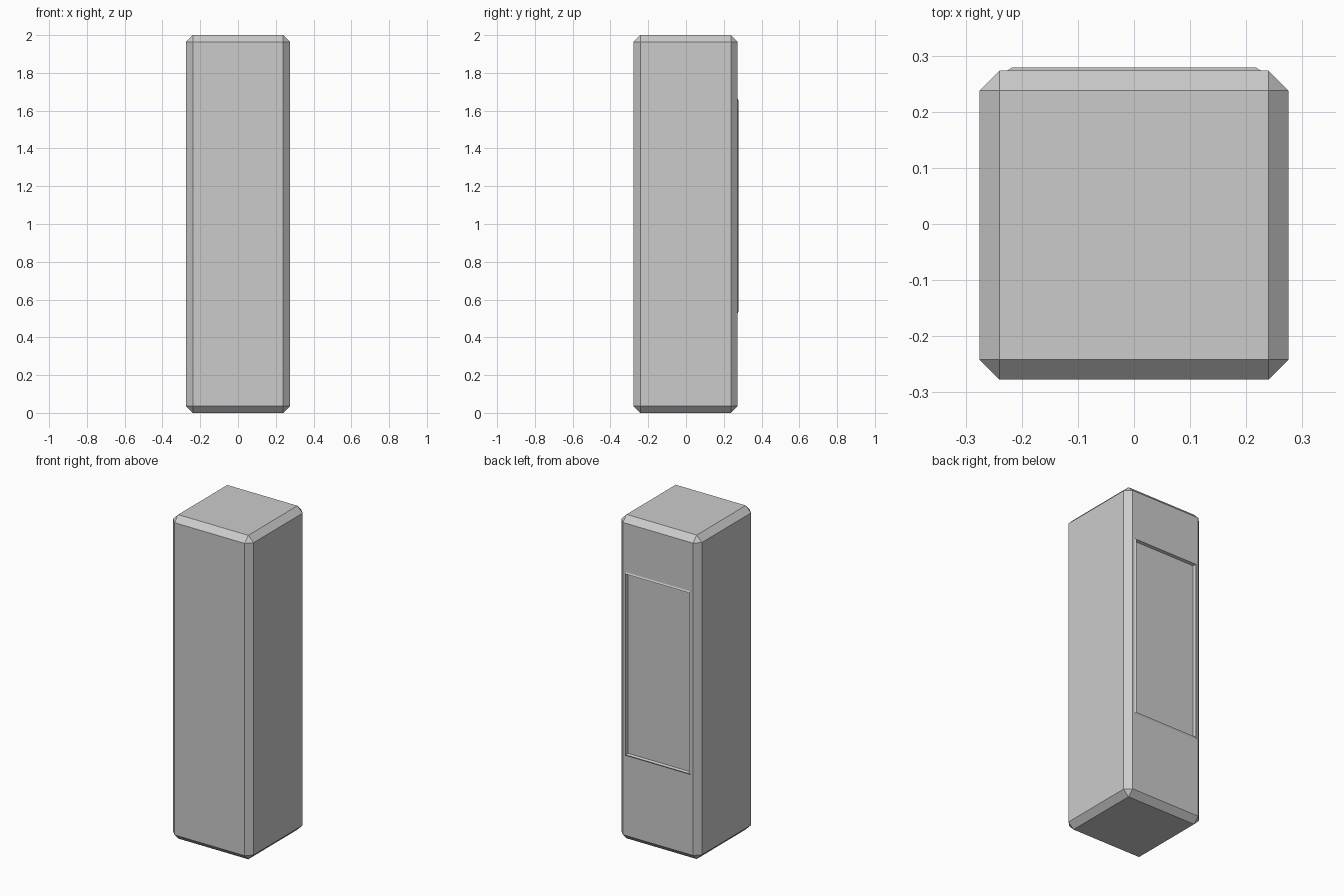
import bpy, bmesh
from mathutils import Vector

if "Cube" in bpy.data.objects:
    bpy.data.objects.remove(bpy.data.objects["Cube"])

BODY_Y = -0.002           # body sits slightly forward of the raised rim
HALF = 0.2755
BEVEL = 0.036

# Chamfered pillar body
bm = bmesh.new()
bmesh.ops.create_cube(bm, size=1)
bmesh.ops.scale(bm, vec=(HALF * 2, HALF * 2, 2), verts=bm.verts)
bmesh.ops.translate(bm, vec=(0, BODY_Y, 1), verts=bm.verts)
bmesh.ops.bevel(bm, geom=bm.edges[:], offset=BEVEL, segments=1,
                profile=0.5, affect='EDGES')
bm.normal_update()

# Back panel: raised rim with a shallow recessed centre
face = max(bm.faces, key=lambda f: f.calc_center_median().y)
mid_z, half_w, half_h = 1.095, 0.226, 0.567
steps = [(0.0, HALF + BODY_Y),    # foot of the rim
         (0.009, 0.279),          # crest of the rim
         (0.014, 0.263)]          # recessed floor
for margin, y in steps:
    bmesh.ops.inset_region(bm, faces=[face], thickness=0.003)
    centre = face.calc_center_median()
    for v in face.verts:
        sx = 1 if v.co.x > centre.x else -1
        sz = 1 if v.co.z > centre.z else -1
        v.co = Vector((sx * (half_w - margin), y,
                       mid_z + sz * (half_h - margin)))

bmesh.ops.recalc_face_normals(bm, faces=bm.faces)
mesh = bpy.data.meshes.new("pillar")
bm.to_mesh(mesh)
bm.free()
pillar = bpy.data.objects.new("pillar", mesh)
bpy.context.collection.objects.link(pillar)
